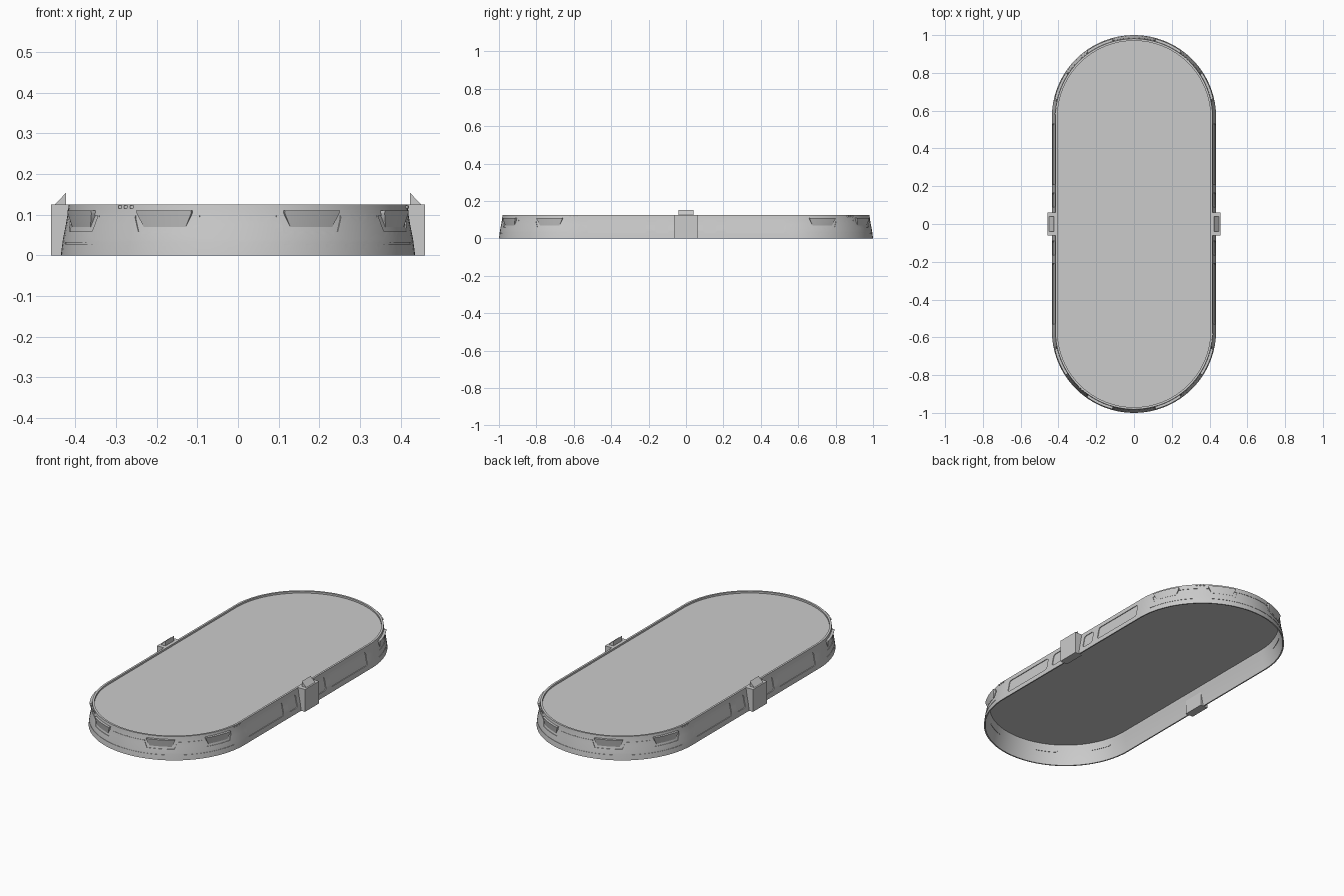
import bpy, bmesh, math

if "Cube" in bpy.data.objects:
    bpy.data.objects.remove(bpy.data.objects["Cube"])

C = 0.565                       # centre of each rounded end along y
QUADS = [(1, 1), (-1, 1), (1, -1), (-1, -1)]

grey = bpy.data.materials.new("light grey")
grey.diffuse_color = (0.6, 0.6, 0.6, 1)
grey.use_nodes = True
grey.node_tree.nodes["Principled BSDF"].inputs["Base Color"].default_value = grey.diffuse_color

# wall section as (radius, height): outside going up, then inside going down
OUTER = [(.435, 0), (.434, .01), (.430, .04), (.423, .075), (.418, .105), (.416, .125)]
INNER = [(.405, .125), (.405, .108), (.408, .098), (.423, .03), (.428, 0)]


def wall_radius(z):
    for (r0, z0), (r1, z1) in zip(OUTER, OUTER[1:]):
        if z <= z1:
            return r0 + (r1 - r0) * (z - z0) / (z1 - z0)
    return OUTER[-1][0]


def stadium(r, z, n=48):
    pts = []
    for side in (1, -1):
        for i in range(n + 1):
            a = math.pi * i / n
            pts.append((side * r * math.cos(a), side * (C + r * math.sin(a)), z))
    return pts


def finish(name, bm, angle=30):
    bmesh.ops.recalc_face_normals(bm, faces=bm.faces)
    me = bpy.data.meshes.new(name)
    bm.to_mesh(me)
    bm.free()
    me.materials.append(grey)
    ob = bpy.data.objects.new(name, me)
    bpy.context.collection.objects.link(ob)
    if angle:
        smooth(ob, angle)
    return ob


def select(ob):
    bpy.ops.object.select_all(action='DESELECT')
    ob.select_set(True)
    bpy.context.view_layer.objects.active = ob


def smooth(ob, angle=30):
    select(ob)
    bpy.ops.object.shade_smooth_by_angle(angle=math.radians(angle))


def slab(bm, cols, curved, r_in, r_out, sx, sy):
    """Closed slab on the wall; cols = (position, low z, high z), radii depend on z."""
    rows = []
    for u, lo, hi in cols:
        zs = [lo + (hi - lo) * k / 3 for k in range(4)]
        ring = [(r_in(z), z) for z in zs] + [(r_out(z), z) for z in reversed(zs)]
        row = []
        for r, z in ring:
            x, y = (r * math.cos(u), C + r * math.sin(u)) if curved else (r, u)
            row.append(bm.verts.new((sx * x, sy * y, z)))
        rows.append(row)
    for a, b in zip(rows, rows[1:]):
        for i in range(8):
            j = (i + 1) % 8
            bm.faces.new((a[i], a[j], b[j], b[i]))
    for row in (rows[0], rows[-1]):
        for k in range(3):
            bm.faces.new((row[k], row[k + 1], row[6 - k], row[7 - k]))


def rounded(u0, u1, z0, z1, rc):
    """Columns of a rounded rectangle."""
    left = []
    for k in range(5):
        a = math.pi / 2 * k / 4
        d = rc * (1 - math.sin(a))
        left.append((rc * (1 - math.cos(a)), z0 + d, z1 - d))
    return [(u0 + d, a, b) for d, a, b in left] + [(u1 - d, a, b) for d, a, b in reversed(left)]


def arc_band(a0, a1, z0, z1, taper=0.0, n=14):
    """Columns along the rounded end; taper lifts the lower corners (degrees wide)."""
    cols = []
    for i in range(n + 1):
        a = a0 + (a1 - a0) * i / n
        edge = min(a - a0, a1 - a)
        lift = max(0, 1 - edge / taper) * (z1 - z0) * .85 if taper else 0
        cols.append((math.radians(a), z0 + lift, z1))
    return cols


# wall ring
bm = bmesh.new()
loops = [[bm.verts.new(p) for p in stadium(r, z)] for r, z in OUTER + INNER]
for a, b in zip(loops, loops[1:] + loops[:1]):
    for i in range(len(a)):
        j = (i + 1) % len(a)
        bm.faces.new((a[i], a[j], b[j], b[i]))
wall = finish("wall_ring", bm, 0)

# recesses: side panels, pod surrounds and trim grooves
PODS = (23, 64.5)
bm = bmesh.new()
for sx, sy in QUADS:
    def cut(cols, curved, depth):
        slab(bm, cols, curved, lambda z: wall_radius(z) - depth, lambda z: .45, sx, sy)
    cut(rounded(.21, .53, .028, .100, .012), False, .004)
    cut(rounded(.09, .165, .028, .100, .014), False, .004)
    for p in PODS:
        cut(arc_band(p - 11.5, p + 11.5, .058, .098, 1.8, 24), True, .003)
    cut(arc_band(35.5, 52, .094, .098), True, .002)
    cut(arc_band(77, 89.7, .094, .098), True, .002)
    cut(arc_band(10, 89.7, .028, .031, n=32), True, .002)
cutter = finish("recess_cutter", bm, 0)
cutter.hide_render = True
mod = wall.modifiers.new("recesses", 'BOOLEAN')
mod.operation = 'DIFFERENCE'
mod.solver = 'EXACT'
mod.object = cutter
select(wall)
bpy.ops.object.modifier_apply(modifier=mod.name)
bpy.data.objects.remove(cutter)
smooth(wall, 25)

# pods flaring outward around both ends
bm = bmesh.new()
for sx, sy in QUADS:
    for p in PODS:
        slab(bm, arc_band(p - 10, p + 10, .070, .110, 2.2, 18), True,
             lambda z: .412, lambda z: .422 + (z - .07) * .22, sx, sy)
finish("end_pods", bm)

# deck sheet inside the rim
bm = bmesh.new()
low, high = ([bm.verts.new(p) for p in stadium(.4055, z)] for z in (.111, .115))
bm.faces.new(low)
bm.faces.new(high)
for i in range(len(low)):
    j = (i + 1) % len(low)
    bm.faces.new((low[i], low[j], high[j], high[i]))
finish("deck", bm)


def prism(bm, outline, y0, y1, side):
    """Extrude an (x, z) outline along y."""
    a, b = ([bm.verts.new((side * x, y, z)) for x, z in outline] for y in (y0, y1))
    bm.faces.new(a)
    bm.faces.new(b)
    for i in range(len(a)):
        j = (i + 1) % len(a)
        bm.faces.new((a[i], a[j], b[j], b[i]))


# side brackets with a wedge catch on top
for side, label in ((1, "right"), (-1, "left")):
    bm = bmesh.new()
    prism(bm, [(.412, 0), (.459, 0), (.459, .125), (.412, .125)], -.062, .062, side)
    finish(label + "_bracket", bm, 0)
    bm = bmesh.new()
    prism(bm, [(.423, .123), (.452, .123), (.423, .153)], -.039, .039, side)
    finish(label + "_catch", bm, 0)

# groups of three small studs under the rim
bm = bmesh.new()
for turn in (1, -1):
    for k in (-1, 0, 1):
        for a0 in (48.5, 5):
            a = math.radians(a0 + k * 2.6)
            sx = turn if a0 < 10 else -turn
            x, y = .416 * math.cos(a), C + .416 * math.sin(a)
            res = bmesh.ops.create_cube(bm, size=.008)
            bmesh.ops.translate(bm, verts=res["verts"], vec=(sx * x, -turn * y, .119))
finish("rim_studs", bm, 0)
